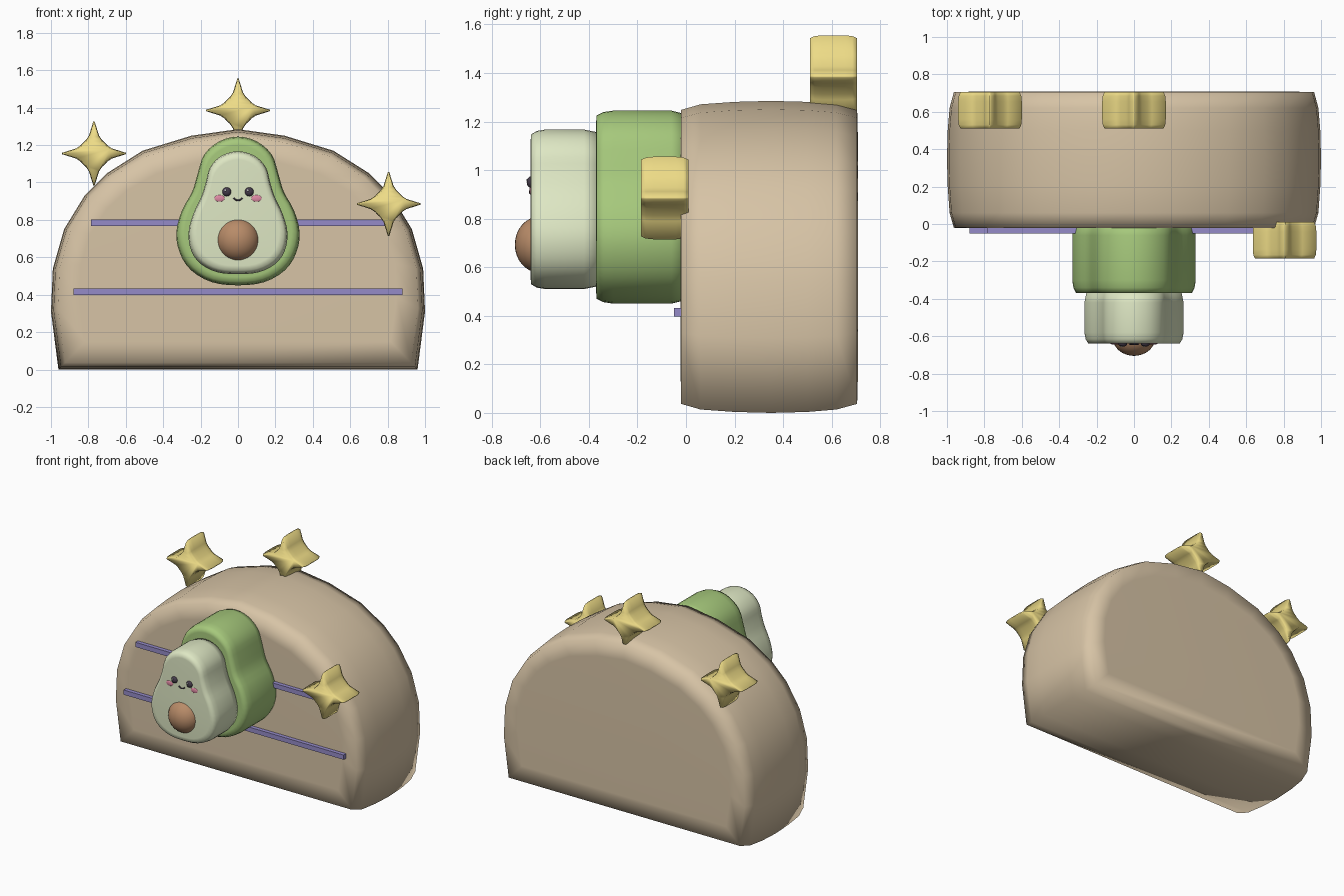
import bpy, bmesh, math
from mathutils import Vector

if "Cube" in bpy.data.objects:
    bpy.data.objects.remove(bpy.data.objects["Cube"])

def material(name, rgb):
    m = bpy.data.materials.new(name)
    m.diffuse_color = (*rgb, 1)
    m.use_nodes = True
    m.node_tree.nodes["Principled BSDF"].inputs["Base Color"].default_value = m.diffuse_color
    return m

TAN = material("tan", (0.68, 0.55, 0.38))
GREEN = material("green", (0.38, 0.58, 0.20))
PALE = material("pale_green", (0.73, 0.80, 0.55))
GOLD = material("gold", (0.85, 0.71, 0.24))
BROWN = material("brown", (0.48, 0.26, 0.14))
PURPLE = material("purple", (0.30, 0.26, 0.58))
DARK = material("dark", (0.06, 0.045, 0.07))
PINK = material("pink", (0.75, 0.26, 0.38))
WHITE = material("white", (0.9, 0.9, 0.9))

def mirrored(half):
    """Close a right-hand outline (top to bottom) by mirroring it in x."""
    return half + [(-x, z) for x, z in reversed(half) if x > 1e-6]

def smooth_loop(pts, n=3):
    """Closed Catmull-Rom resampling of an outline."""
    out, k = [], len(pts)
    for i in range(k):
        a, b, c, d = (Vector(pts[(i + j) % k]) for j in (-1, 0, 1, 2))
        for s in range(n):
            t = s / n
            p = 0.5 * (2 * b + (c - a) * t + (2 * a - 5 * b + 4 * c - d) * t * t
                       + (3 * b - a - 3 * c + d) * t ** 3)
            out.append((p.x, p.y))
    return out

def loft(name, outline, rings, mat, loc=(0, 0)):
    """Sweep an x-z outline along y; rings are (y, inset)."""
    xs, zs = [p[0] for p in outline], [p[1] for p in outline]
    cz = (max(zs) + min(zs)) / 2
    hx, hz = max(xs), (max(zs) - min(zs)) / 2
    bm = bmesh.new()
    loops = [[bm.verts.new((loc[0] + x * (1 - d / hx), y,
                            loc[1] + cz + (z - cz) * (1 - d / hz)))
              for x, z in outline] for y, d in rings]
    n = len(outline)
    for a, b in zip(loops, loops[1:]):
        for i in range(n):
            bm.faces.new((a[i], a[(i + 1) % n], b[(i + 1) % n], b[i]))
    bm.faces.new(loops[0])
    bm.faces.new(loops[-1])
    bmesh.ops.recalc_face_normals(bm, faces=bm.faces)
    me = bpy.data.meshes.new(name)
    bm.to_mesh(me)
    bm.free()
    for p in me.polygons:
        p.use_smooth = True
    me.materials.append(mat)
    ob = bpy.data.objects.new(name, me)
    bpy.context.collection.objects.link(ob)
    return ob

def ball(name, loc, size, mat, seg=24):
    bpy.ops.mesh.primitive_uv_sphere_add(segments=seg, ring_count=seg // 2, radius=1, location=loc)
    ob = bpy.context.object
    ob.name, ob.scale = name, size
    bpy.ops.object.shade_smooth()
    ob.data.materials.append(mat)

# Domed body
dome = mirrored([(0, 1.285), (0.25, 1.25), (0.51, 1.17), (0.70, 1.05), (0.82, 0.93),
                 (0.93, 0.75), (0.99, 0.54), (1.0, 0.31), (0.96, 0.0)])
loft("body", dome, [(-0.022, 0.15), (-0.02, 0.037), (0.06, 0.014), (0.2, 0.004), (0.35, 0),
                    (0.5, 0.004), (0.62, 0.014), (0.705, 0.037), (0.708, 0.15)], TAN)

# Horizontal bars on the front
for name, half, z in (("upper_bar", 0.785, 0.785), ("lower_bar", 0.88, 0.415)):
    bpy.ops.mesh.primitive_cube_add(size=1, location=(0, -0.033, z))
    bar = bpy.context.object
    bar.name, bar.scale = name, (2 * half, 0.034, 0.034)
    bar.data.materials.append(PURPLE)

# Avocado skin and flesh
skin = mirrored([(0, 1.245), (0.1, 1.22), (0.18, 1.15), (0.215, 1.05), (0.245, 0.95), (0.3, 0.85),
                 (0.33, 0.73), (0.31, 0.62), (0.25, 0.53), (0.14, 0.467), (0, 0.45)])
loft("avocado_skin", smooth_loop(skin),
     [(-0.37, 0.045), (-0.368, 0.02), (-0.34, 0.006), (-0.3, 0), (-0.06, 0), (0.0, 0.015)], GREEN)
flesh = mirrored([(0, 1.167), (0.09, 1.142), (0.15, 1.08), (0.172, 1.0), (0.198, 0.92), (0.24, 0.83),
                  (0.265, 0.73), (0.25, 0.635), (0.2, 0.565), (0.11, 0.52), (0, 0.51)])
loft("avocado_flesh", smooth_loop(flesh),
     [(-0.64, 0.045), (-0.638, 0.02), (-0.615, 0.006), (-0.58, 0), (-0.42, 0), (-0.36, 0.012)], PALE)

# Seed and face
ball("seed", (0, -0.605, 0.693), (0.115, 0.1, 0.115), BROWN, 32)
for side, sx in (("left", -1), ("right", 1)):
    ball(side + "_eye", (sx * 0.06, -0.638, 0.95), (0.024, 0.018, 0.024), DARK)
    ball(side + "_eye_glint", (sx * 0.06 - 0.007, -0.653, 0.958), (0.006, 0.005, 0.006), WHITE, 12)
    ball(side + "_cheek", (sx * 0.099, -0.639, 0.915), (0.028, 0.006, 0.018), PINK)

# Smile
cu = bpy.data.curves.new("mouth", 'CURVE')
cu.dimensions, cu.bevel_depth, cu.bevel_resolution, cu.use_fill_caps = '3D', 0.004, 2, True
sp = cu.splines.new('POLY')
sp.points.add(8)
for i, p in enumerate(sp.points):
    t = i / 4 - 1
    p.co = (0.023 * t, -0.642, 0.904 + 0.012 * t * t, 1)
cu.materials.append(DARK)
bpy.context.collection.objects.link(bpy.data.objects.new("mouth", cu))

# Four-pointed stars
quarter = [(0.004, 0.170), (0.027, 0.096), (0.043, 0.072), (0.058, 0.058),
           (0.072, 0.043), (0.096, 0.027), (0.170, 0.004)]
star = []
for k in range(4):
    c, s = round(math.cos(k * math.pi / 2)), round(math.sin(k * math.pi / 2))
    star += [(x * c + z * s, z * c - x * s) for x, z in quarter]
for name, x, z, y in (("top_star", 0, 1.385, 0.51), ("left_star", -0.77, 1.155, 0.51),
                      ("front_star", 0.805, 0.885, -0.185)):
    loft(name, star, [(y, 0.012), (y + 0.02, 0.003), (y + 0.05, 0), (y + 0.145, 0),
                      (y + 0.175, 0.003), (y + 0.195, 0.012)], GOLD, (x, z))
